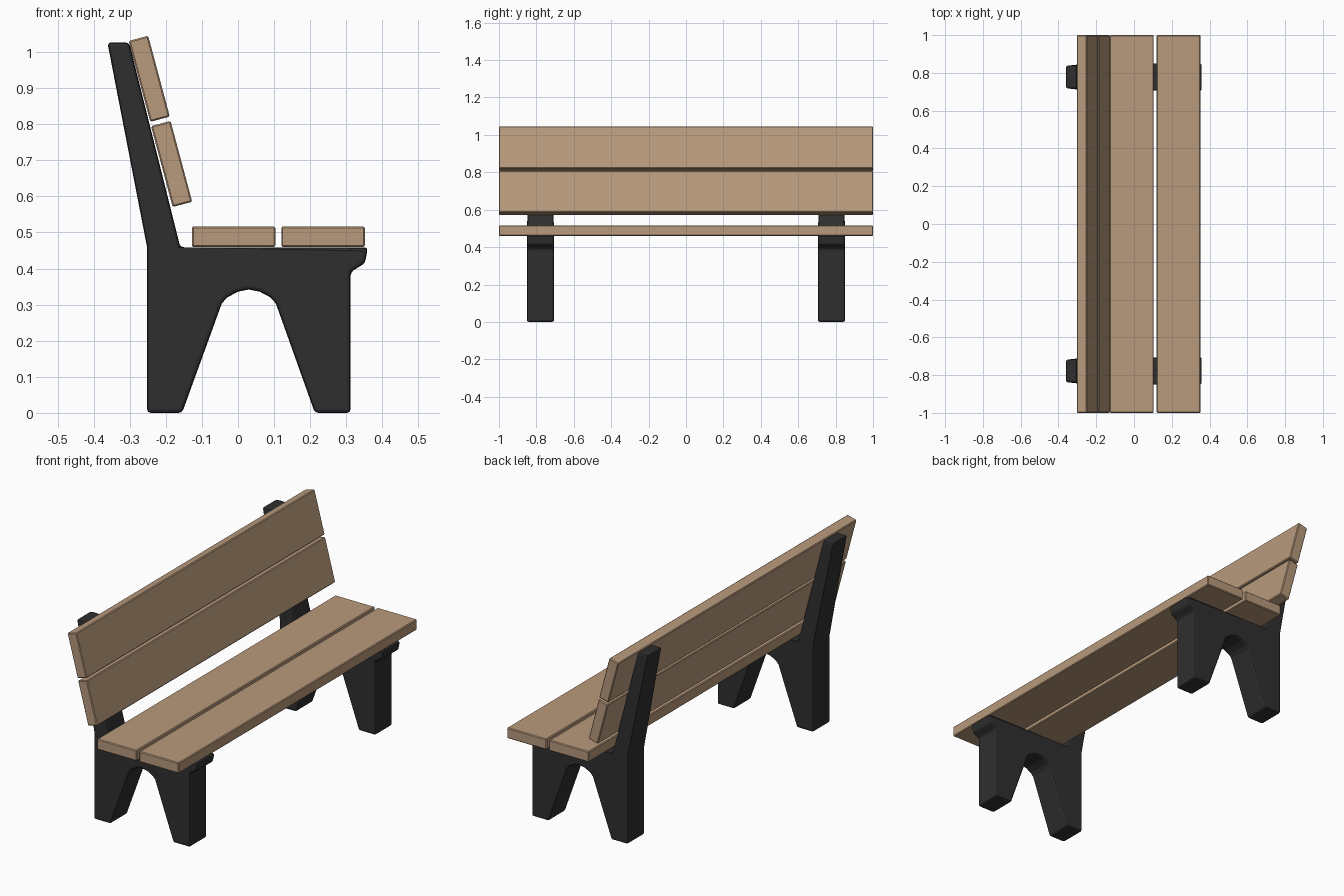
import bpy, bmesh, math

if "Cube" in bpy.data.objects:
    bpy.data.objects.remove(bpy.data.objects["Cube"])

def material(name, color):
    m = bpy.data.materials.new(name)
    m.diffuse_color = (*color, 1)
    m.use_nodes = True
    m.node_tree.nodes["Principled BSDF"].inputs["Base Color"].default_value = m.diffuse_color
    return m

WOOD = material("wood", (0.48, 0.32, 0.20))
BLACK = material("black_frame", (0.028, 0.028, 0.028))

def finish(name, bm, mat, bevel, segments):
    bmesh.ops.recalc_face_normals(bm, faces=bm.faces)
    me = bpy.data.meshes.new(name)
    bm.to_mesh(me)
    bm.free()
    me.materials.append(mat)
    ob = bpy.data.objects.new(name, me)
    bpy.context.collection.objects.link(ob)
    mod = ob.modifiers.new("bevel", 'BEVEL')
    mod.width = bevel
    mod.segments = segments
    mod.limit_method = 'ANGLE'
    mod.angle_limit = math.radians(35)
    return ob

def slat(name, x, z, angle):
    bm = bmesh.new()
    bmesh.ops.create_cube(bm, size=1)
    bmesh.ops.scale(bm, vec=(0.232, 2.0, 0.056), verts=bm.verts)
    ob = finish(name, bm, WOOD, 0.004, 1)
    ob.location = (x, 0, z)
    ob.rotation_euler.y = math.radians(angle)
    return ob

# Side frame outline (x, z): feet, arch, seat rail and leaning back post
PROFILE = [(-0.252, 0), (-0.155, 0), (-0.045, 0.303), (-0.03, 0.32), (0, 0.336),
           (0.03, 0.342), (0.06, 0.336), (0.09, 0.32), (0.105, 0.303), (0.213, 0),
           (0.312, 0), (0.312, 0.39), (0.352, 0.415), (0.36, 0.459),
           (-0.16, 0.459), (-0.302, 1.027), (-0.362, 1.027), (-0.252, 0.459)]

def side_frame(name, y):
    bm = bmesh.new()
    verts = [bm.verts.new((px, -0.0725, pz)) for px, pz in PROFILE]
    face = bm.faces.new(verts)
    # separate the post region so it can taper cleanly
    bmesh.utils.face_split(face, verts[14], verts[17])
    ext = bmesh.ops.extrude_face_region(bm, geom=bm.faces[:], use_keep_orig=True)
    top = [v for v in ext["geom"] if isinstance(v, bmesh.types.BMVert)]
    bmesh.ops.translate(bm, verts=top, vec=(0, 0.145, 0))
    for v in bm.verts:
        if v.co.z > 0.9:
            v.co.y *= 0.83
    ob = finish(name, bm, BLACK, 0.01, 2)
    ob.location.y = y
    return ob

# Two matching side frames
side_frame("side_frame_near", -0.778)
side_frame("side_frame_far", 0.778)

# Seat and backrest planks
slat("seat_plank_rear", -0.012, 0.488, 0)
slat("seat_plank_front", 0.236, 0.488, 0)
slat("back_plank_upper", -0.246, 0.926, 75)
slat("back_plank_lower", -0.184, 0.690, 75)
